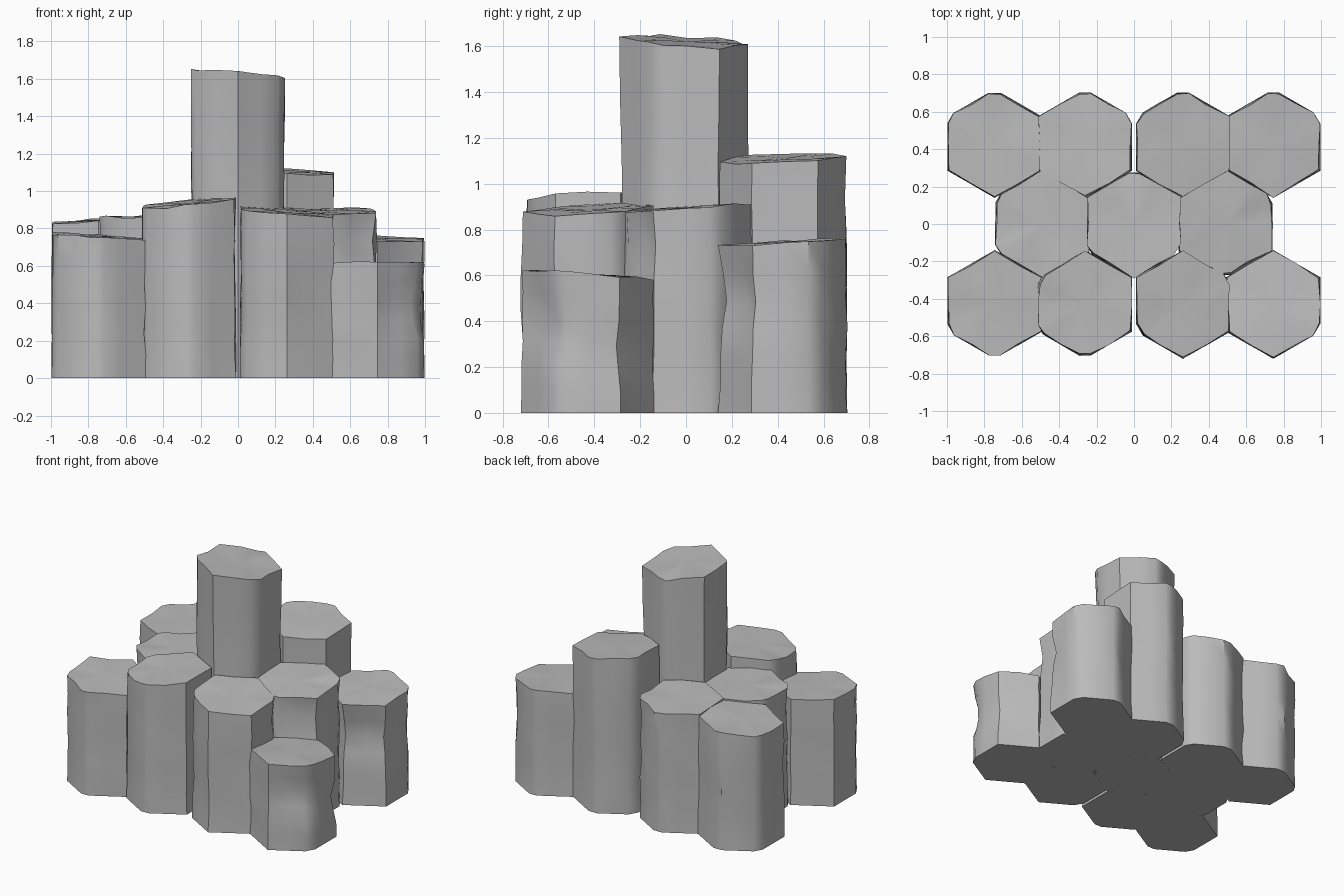
import bpy, bmesh, math, random
from mathutils import Vector

cube = bpy.data.objects.get("Cube")
if cube:
    bpy.data.objects.remove(cube)

stone = bpy.data.materials.new("grey_stone")
stone.use_nodes = True
GREY = (0.5, 0.5, 0.5, 1)
stone.diffuse_color = GREY
stone.node_tree.nodes["Principled BSDF"].inputs["Base Color"].default_value = GREY

RADIUS = 0.292
LEVELS = 6


def outline(rng, soft):
    """Hexagon with a point towards y, side midpoints and some blunted corners."""
    corners = [Vector((math.sin(k * math.pi / 3), math.cos(k * math.pi / 3))) * RADIUS
               for k in range(6)]
    points = []
    for k, corner in enumerate(corners):
        before, after = corners[k - 1], corners[(k + 1) % 6]
        if k in soft:
            cut = rng.uniform(0.1, 0.16)
            points += [corner.lerp(before, cut), corner.lerp(after, cut)]
        else:
            points.append(corner)
        points.append(corner.lerp(after, 0.5))
    return points


def column(name, x, y, height, tilt, soft, dents, seed):
    """Weathered stone column with a tilted cap; dents are (point, reach, depth)."""
    rng = random.Random(seed)
    bm = bmesh.new()
    base = outline(rng, soft)
    count = len(base)
    rings = []
    for level in range(LEVELS + 1):
        share = level / LEVELS
        ring = []
        for p in base:
            wear = 0.995 if level == 0 else rng.uniform(0.95, 1.0)
            q = p * wear
            z = share * (height + tilt[0] * q.x + tilt[1] * q.y)
            if level:
                z += rng.uniform(-0.008, 0.008)
            spot = Vector((x + q.x, y + q.y, z))
            for point, reach, depth in dents:
                gap = (spot - Vector(point)).length
                if level and gap < reach:
                    push = depth * (1 - gap / reach)
                    spot -= Vector((q.x, q.y, 0)).normalized() * push
            ring.append(bm.verts.new(spot))
        rings.append(ring)

    # Uneven cap
    middle = Vector((x, y, height))
    cap = []
    for v in rings[-1]:
        spot = v.co.lerp(middle, 0.45)
        spot.z += rng.uniform(-0.006, 0.006)
        cap.append(bm.verts.new(spot))
    rings.append(cap)
    for low, high in zip(rings, rings[1:]):
        for i in range(count):
            j = (i + 1) % count
            bm.faces.new((low[i], low[j], high[j], high[i]))
    top = bm.verts.new(middle)
    for i in range(count):
        bm.faces.new((cap[i], cap[(i + 1) % count], top))
    bm.faces.new(rings[0])
    bmesh.ops.recalc_face_normals(bm, faces=bm.faces)

    mesh = bpy.data.meshes.new(name)
    bm.to_mesh(mesh)
    bm.free()
    mesh.materials.append(stone)
    obj = bpy.data.objects.new(name, mesh)
    bpy.context.collection.objects.link(obj)
    bpy.ops.object.select_all(action="DESELECT")
    obj.select_set(True)
    bpy.context.view_layer.objects.active = obj
    bpy.ops.object.shade_smooth_by_angle(angle=math.radians(38))


OUT, IN, MID, ROW = 0.745, 0.262, 0.49, 0.43

# name, x, y, height, cap tilt, blunted corners (clockwise from the back), dents
columns = [
    ("front_right_outer_column", -OUT, -ROW, 0.76, (-0.05, 0.02), (3, 4), []),
    ("front_right_inner_column", -IN, -ROW, 0.935, (0.09, 0.05), (3, 4, 5), []),
    ("front_left_inner_column", IN, -ROW, 0.885, (-0.08, 0.05), (1, 4), []),
    ("front_left_outer_column", OUT, -ROW, 0.605, (0.01, -0.08), (2,),
     [((0.9, -0.62, 0.4), 0.2, 0.05), ((1.0, -0.3, 0.3), 0.2, 0.03)]),
    ("middle_right_column", -MID, 0, 0.865, (0.02, 0), (4, 5), []),
    ("centre_tall_column", 0, 0, 1.62, (-0.08, -0.06), (0, 2, 4), []),
    ("middle_left_column", MID, 0, 0.895, (0.01, 0.06), (1, 3),
     [((0.63, -0.22, 0.76), 0.17, 0.06)]),
    ("back_right_outer_column", -OUT, ROW, 0.845, (0.07, 0.02), (0, 5), []),
    ("back_right_inner_column", -IN, ROW, 0.87, (0.01, -0.02), (0, 1), []),
    ("back_left_inner_column", IN, ROW, 1.11, (-0.08, 0.04), (0, 5), []),
    ("back_left_outer_column", OUT, ROW, 0.745, (0, 0.07), (0, 1),
     [((0.87, 0.22, 0.5), 0.22, 0.07)]),
]
for seed, spec in enumerate(columns):
    column(*spec, seed + 3)
